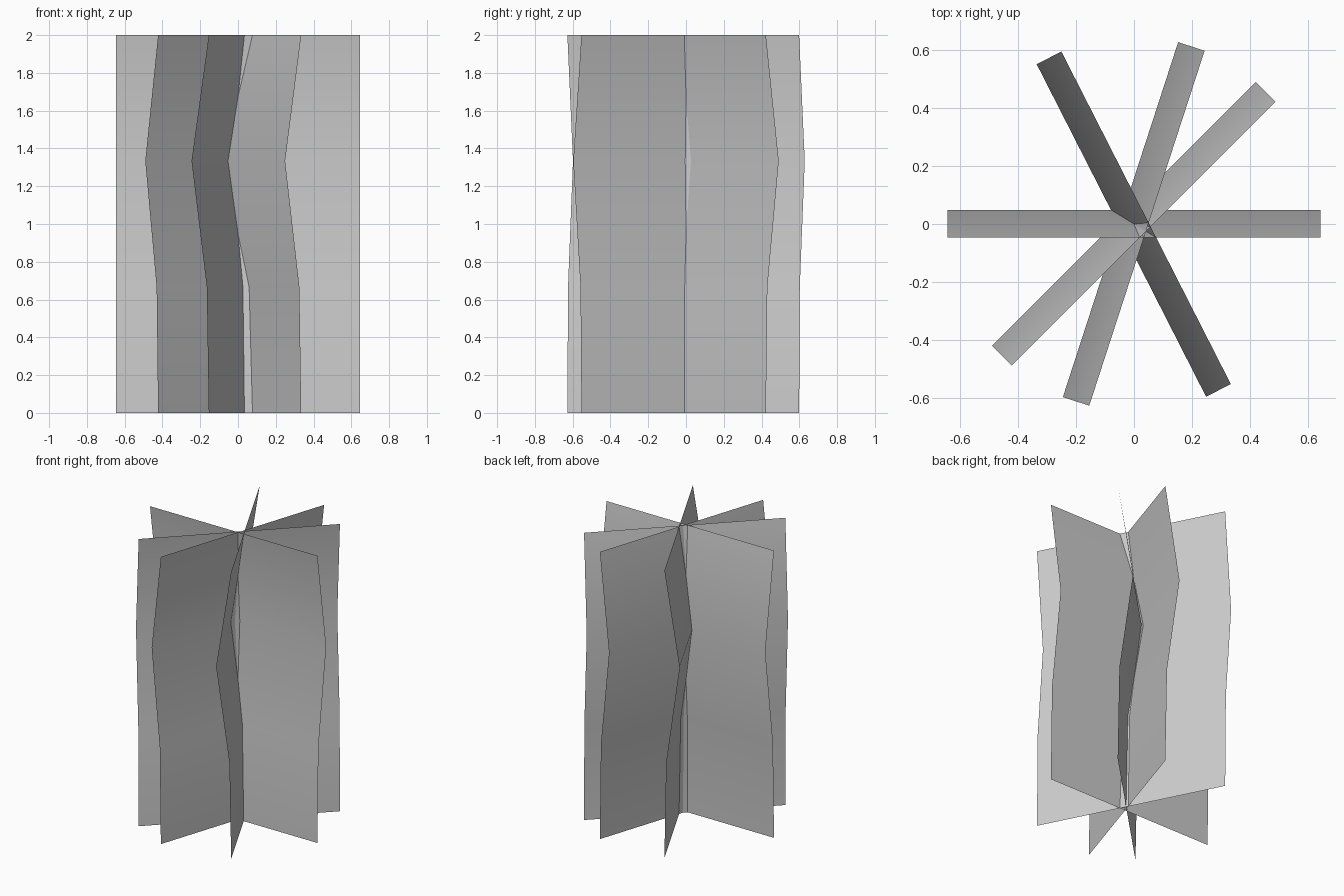
import bpy
from math import sin, cos, radians

if "Cube" in bpy.data.objects:
    bpy.data.objects.remove(bpy.data.objects["Cube"])

HALF_WIDTH = 0.645
# side view of one bent sheet: (sideways offset, height)
PROFILE = [(-0.047, 0.0), (-0.036, 2 / 3), (0.049, 4 / 3), (-0.047, 2.0)]


def bent_sheet(name, angle):
    """Single-sided upright card, bent along its height and turned about z."""
    c, s = cos(radians(angle)), sin(radians(angle))
    verts = [(u * c - d * s, u * s + d * c, z)
             for d, z in PROFILE for u in (-HALF_WIDTH, HALF_WIDTH)]
    faces = [(i, i + 1, i + 3, i + 2) for i in range(0, len(verts) - 2, 2)]
    mesh = bpy.data.meshes.new(name)
    mesh.from_pydata(verts, [], faces)
    mesh.shade_smooth()
    obj = bpy.data.objects.new(name, mesh)
    bpy.context.collection.objects.link(obj)
    return obj


# four crossing foliage cards
for n, angle in enumerate((0, 45, 72, 117), 1):
    bent_sheet(f"plant_card_{n}", angle)
